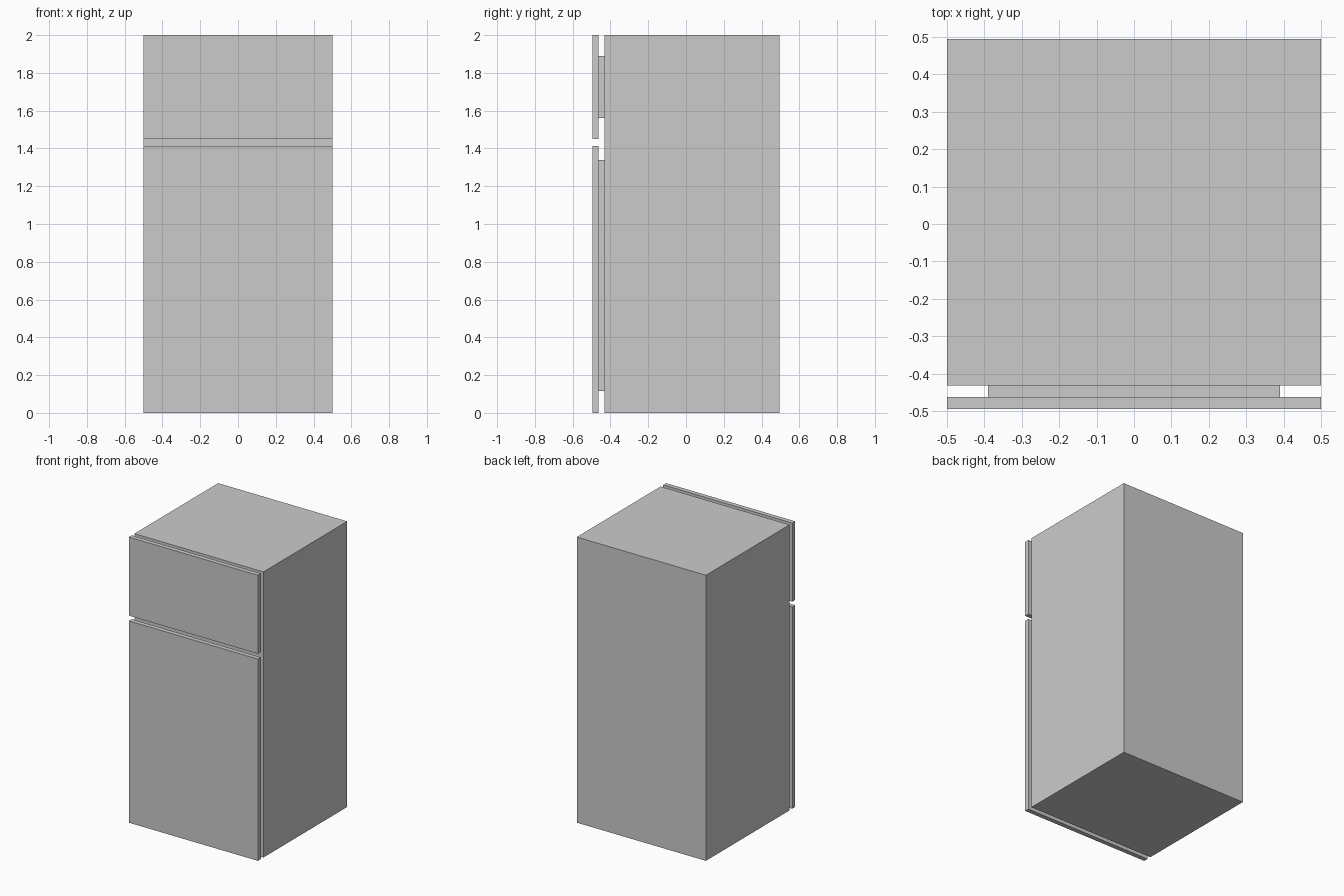
import bpy

if "Cube" in bpy.data.objects:
    bpy.data.objects.remove(bpy.data.objects["Cube"])

HALF_W = 0.5            # half width of cabinet and doors
LINER_HALF_W = 0.39     # half width of the inner door panels
BACK, CABINET_FRONT, DOOR_BACK, DOOR_FRONT = 0.494, -0.432, -0.462, -0.494


def box(name, half_w, y0, y1, z0, z1):
    """Box centred on x = 0, given by its y and z ranges."""
    bpy.ops.mesh.primitive_cube_add(size=1, location=(0, (y0 + y1) / 2, (z0 + z1) / 2))
    obj = bpy.context.object
    obj.name = name
    obj.scale = (2 * half_w, y1 - y0, z1 - z0)
    bpy.ops.object.transform_apply(location=False, rotation=False, scale=True)
    return obj


# Main cabinet
box("cabinet", HALF_W, CABINET_FRONT, BACK, 0, 2)

# Doors, each with a smaller inner panel joining it to the cabinet
for name, door_z, liner_z in (
    ("fridge", (0, 1.413), (0.115, 1.34)),
    ("freezer", (1.45, 2), (1.56, 1.89)),
):
    box(name + "_door", HALF_W, DOOR_FRONT, DOOR_BACK, *door_z)
    box(name + "_door_liner", LINER_HALF_W, DOOR_BACK, CABINET_FRONT, *liner_z)
